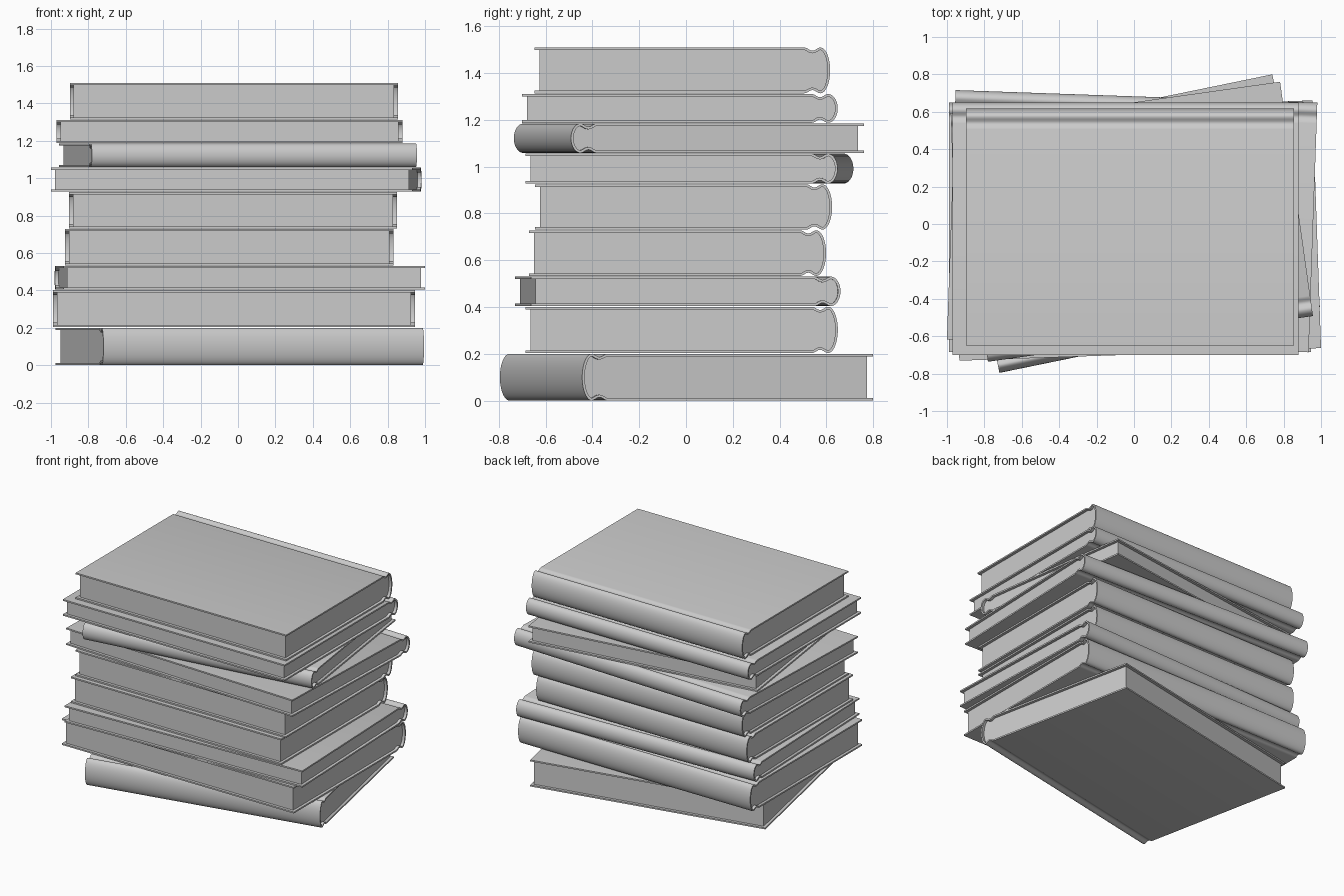
import bpy, bmesh
from math import sin, cos, pi, radians
from mathutils import Vector, Matrix

if "Cube" in bpy.data.objects:
    bpy.data.objects.remove(bpy.data.objects["Cube"])

COVER = 0.011   # cover board thickness
INSET = 0.021   # how far pages sit inside the cover


def profile(w, h):
    """Outer cover section (y, z): top board, hinge groove, rounded spine, bottom board."""
    e, b = w / 2, 0.042
    top = [(-e, h), (e - 0.110, h)]
    top += [(e - 0.110 + 0.068 * i / 8, h - 0.007 * (1 - cos(2 * pi * i / 8)))
            for i in range(1, 8)]
    arc = [(e - b + b * cos(t), h * sin(t))
           for t in (pi / 2 - pi * i / 24 for i in range(25))]
    bottom = [(y, -z) for y, z in reversed(top)]
    return [Vector(p) for p in top + arc + bottom]


def offset(pts, d):
    """Shift the open section inwards by d."""
    out = []
    for i, p in enumerate(pts):
        t = (pts[min(i + 1, len(pts) - 1)] - pts[max(i - 1, 0)]).normalized()
        out.append(p + Vector((t.y, -t.x)) * d)
    return out


def make(name, bm, matrix):
    bmesh.ops.recalc_face_normals(bm, faces=bm.faces)
    me = bpy.data.meshes.new(name)
    bm.to_mesh(me)
    bm.free()
    ob = bpy.data.objects.new(name, me)
    bpy.context.collection.objects.link(ob)
    ob.matrix_world = matrix
    bpy.ops.object.select_all(action='DESELECT')
    ob.select_set(True)
    bpy.context.view_layer.objects.active = ob
    bpy.ops.object.shade_smooth_by_angle(angle=radians(35))


def extrude_x(bm, faces, length):
    r = bmesh.ops.extrude_face_region(bm, geom=faces)
    verts = [v for v in r['geom'] if isinstance(v, bmesh.types.BMVert)]
    bmesh.ops.translate(bm, verts=verts, vec=(length, 0, 0))


def book(n, x, y, z0, z1, length, width, angle):
    h = (z1 - z0) / 2
    matrix = Matrix.Translation((x, y, z0 + h)) @ Matrix.Rotation(radians(angle), 4, 'Z')
    outer = profile(width, h)

    # cover: thin shell wrapped round the spine
    bm = bmesh.new()
    rows = [[bm.verts.new((-length / 2, p.x, p.y)) for p in pts]
            for pts in (outer, offset(outer, COVER))]
    a, b = rows
    faces = [bm.faces.new((a[i], a[i + 1], b[i + 1], b[i])) for i in range(len(a) - 1)]
    extrude_x(bm, faces, length)
    make(f"book_cover_{n}", bm, matrix)

    # page block: fills the cover, set back at three edges
    bm = bmesh.new()
    pts = offset(outer, COVER - 0.002)
    pts[0].x = pts[-1].x = -width / 2 + INSET
    face = bm.faces.new([bm.verts.new((-length / 2 + INSET, p.x, p.y)) for p in pts])
    extrude_x(bm, [face], length - 2 * INSET)
    make(f"page_block_{n}", bm, matrix)


# x, y, bottom, top, length, width, turn (bottom book first)
BOOKS = [
    (0.010, 0.002, 0.000, 0.200, 1.750, 1.270, 191.6),
    (-0.022, -0.018, 0.203, 0.401, 1.935, 1.335, 0),
    (0.010, -0.035, 0.404, 0.530, 1.935, 1.325, 2),
    (-0.047, -0.036, 0.533, 0.728, 1.755, 1.270, 0),
    (-0.027, -0.010, 0.731, 0.925, 1.755, 1.270, 0),
    (-0.010, 0.015, 0.928, 1.056, 1.935, 1.335, -2),
    (0.000, 0.012, 1.059, 1.185, 1.755, 1.265, 188),
    (-0.045, -0.026, 1.188, 1.311, 1.850, 1.350, 0),
    (-0.022, -0.016, 1.314, 1.510, 1.755, 1.265, 0),
]
for n, b in enumerate(BOOKS, 1):
    book(n, *b)
